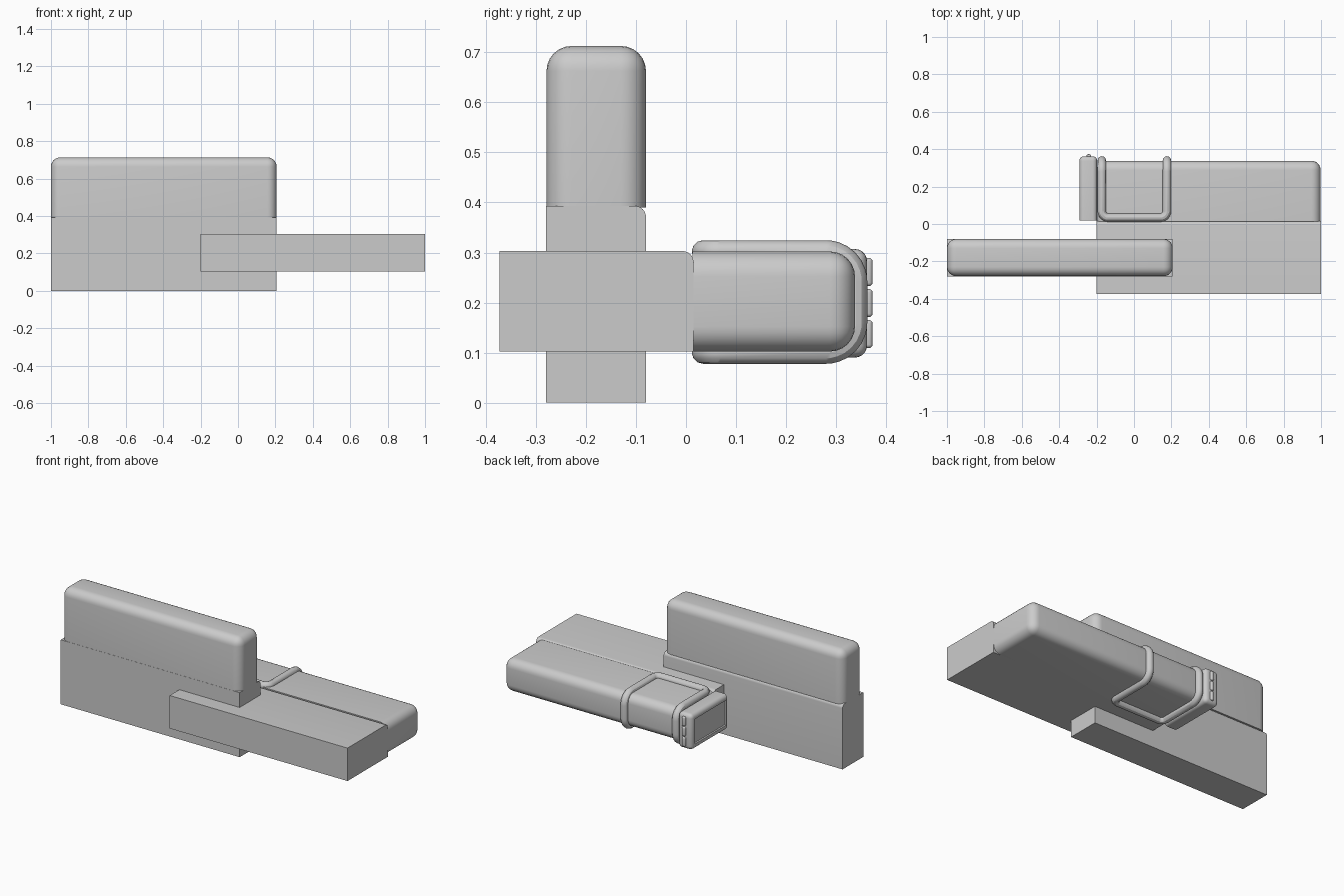
import bpy, bmesh
from mathutils import Vector

if "Cube" in bpy.data.objects:
    bpy.data.objects.remove(bpy.data.objects["Cube"])


def obj_from_bm(name, bm):
    mesh = bpy.data.meshes.new(name)
    bmesh.ops.recalc_face_normals(bm, faces=bm.faces[:])
    bm.to_mesh(mesh)
    bm.free()
    ob = bpy.data.objects.new(name, mesh)
    bpy.context.collection.objects.link(ob)
    return ob


def box(name, lo, hi, radius=0, pick=None, segments=6, panel=False):
    """Box between two corners; rounds the edges chosen by pick(a, b)."""
    lo, hi = Vector(lo), Vector(hi)
    bm = bmesh.new()
    bmesh.ops.create_cube(bm, size=1)
    for v in bm.verts:
        v.co = Vector([(lo[i] + hi[i]) / 2 + v.co[i] * (hi[i] - lo[i]) for i in range(3)])
    if radius:
        edges = [e for e in bm.edges if pick is None or pick((e.verts[0].co + e.verts[1].co) / 2)]
        bmesh.ops.bevel(bm, geom=edges, offset=radius, segments=segments,
                        profile=0.5, affect='EDGES', clamp_overlap=True)
    if panel:
        # grooved panel on the -x end
        face = max((f for f in bm.faces if f.normal.x < -0.99), key=lambda f: f.calc_area())
        bmesh.ops.inset_region(bm, faces=[face], thickness=0.012)
        bmesh.ops.inset_region(bm, faces=[face], thickness=0.005, depth=-0.006)
    return obj_from_bm(name, bm)


def filleted(corners, radii, n=8):
    """Closed path with every right-angled corner replaced by an arc."""
    pts, count = [], len(corners)
    for i in range(count):
        p = Vector(corners[i])
        a = (Vector(corners[i - 1]) - p).normalized() * radii[i]
        b = (Vector(corners[(i + 1) % count]) - p).normalized() * radii[i]
        centre = p + a + b
        for k in range(n + 1):
            t = k / n
            d = (-b * (1 - t) - a * t).normalized()
            pts.append(centre + d * radii[i])
    return pts


def tube(name, pts, radius):
    cu = bpy.data.curves.new(name, 'CURVE')
    cu.dimensions = '3D'
    cu.bevel_depth = radius
    cu.bevel_resolution = 4
    sp = cu.splines.new('POLY')
    sp.points.add(len(pts) - 1)
    for p, co in zip(sp.points, pts):
        p.co = (*co, 1)
    sp.use_cyclic_u = True
    tmp = bpy.data.objects.new(name + "_path", cu)
    bpy.context.collection.objects.link(tmp)
    mesh = bpy.data.meshes.new_from_object(tmp)
    bpy.data.objects.remove(tmp)
    ob = bpy.data.objects.new(name, mesh)
    bpy.context.collection.objects.link(ob)


# upright block: square base with one eased edge, rounded cap
box("upright_base", (-1, -0.28, 0), (0.207, -0.08, 0.393), 0.022,
    lambda m: m.y > -0.09 and m.z > 0.38)
box("upright_top", (-1, -0.279, 0.39), (0.207, -0.08, 0.713), 0.05,
    lambda m: m.z > 0.4)

# lying block: the same shape turned on its side
box("lying_base", (-0.2, -0.373, 0.102), (1, 0.015, 0.303), 0.022,
    lambda m: m.y > 0 and m.z > 0.29)
box("lying_top", (-0.2, 0.013, 0.102), (0.998, 0.338, 0.302), 0.05,
    lambda m: m.y > 0.02)

# wire loop wrapped around the lying block
x1, x2, y1, y2, zb, zt = -0.172, 0.176, 0.034, 0.34, 0.1, 0.302
tube("wire_loop", filleted(
    [(x1, y1, zt), (x2, y1, zt), (x2, y2, zt), (x2, y2, zb),
     (x2, y1, zb), (x1, y1, zb), (x1, y2, zb), (x1, y2, zt)],
    [0.035, 0.035, 0.06, 0.06, 0.035, 0.035, 0.06, 0.06]), 0.0225)

# end cap with a panel and three small buttons
box("end_cap", (-0.292, 0.02, 0.09), (-0.197, 0.362, 0.307), 0.024,
    lambda m: m.y > 0.03, 5, panel=True)
for i, z in enumerate((0.137, 0.199, 0.261)):
    box(f"button_{i + 1}", (-0.253, 0.35, z - 0.028), (-0.231, 0.373, z + 0.028), 0.007, None, 4)

# smooth shading with crisp edges
bpy.ops.object.select_all(action='SELECT')
bpy.context.view_layer.objects.active = bpy.data.objects["upright_base"]
bpy.ops.object.shade_smooth_by_angle()
